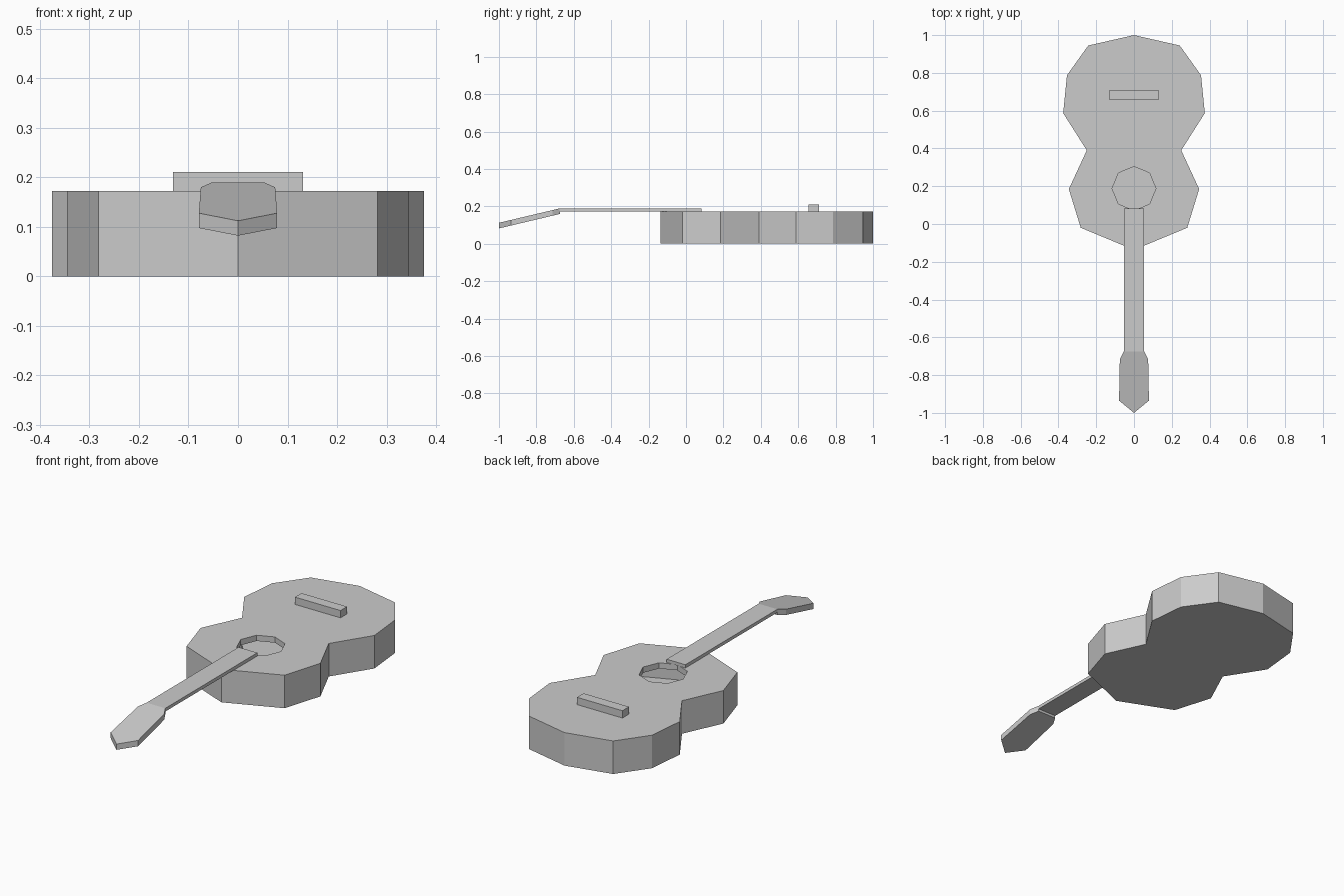
import bpy, bmesh, math

if "Cube" in bpy.data.objects:
    bpy.data.objects.remove(bpy.data.objects["Cube"])

BODY_H = 0.172


def mirrored(right):
    """Closed outline from right-hand points; points on x = 0 are used once."""
    return right + [(-x, y) for x, y in reversed(right) if x > 0]


def finish(name, bm):
    bmesh.ops.recalc_face_normals(bm, faces=bm.faces)
    mesh = bpy.data.meshes.new(name)
    bm.to_mesh(mesh)
    bm.free()
    obj = bpy.data.objects.new(name, mesh)
    bpy.context.collection.objects.link(obj)
    return obj


def slab(name, outline, top, thickness):
    """Flat plate: top(y) gives the upper surface height."""
    bm = bmesh.new()
    face = bm.faces.new([bm.verts.new((x, y, top(y))) for x, y in outline])
    ext = bmesh.ops.extrude_face_region(bm, geom=[face], use_keep_orig=True)
    verts = [g for g in ext["geom"] if isinstance(g, bmesh.types.BMVert)]
    bmesh.ops.translate(bm, verts=verts, vec=(0, 0, -thickness))
    return finish(name, bm)


def rect(x, y0, y1):
    return [(-x, y0), (x, y0), (x, y1), (-x, y1)]


# Hollow body: closed back and sides, top with an octagonal sound hole and lip
outline = mirrored([(0, -0.137), (0.282, -0.02), (0.345, 0.185), (0.25, 0.39),
                    (0.375, 0.587), (0.355, 0.787), (0.242, 0.945), (0, 1.0)])
hole = [(0.116 * math.cos(i * math.pi / 4), 0.188 + 0.116 * math.sin(i * math.pi / 4))
        for i in range(8)]


def ring(bm, pts, z):
    vs = [bm.verts.new((x, y, z)) for x, y in pts]
    return vs, [bm.edges.new((a, b)) for a, b in zip(vs, vs[1:] + vs[:1])]


def walls(bm, upper, lower):
    n = len(upper)
    for i in range(n):
        j = (i + 1) % n
        bm.faces.new((lower[i], lower[j], upper[j], upper[i]))


bm = bmesh.new()
low, _ = ring(bm, outline, 0)
up, up_edges = ring(bm, outline, BODY_H)
rim, rim_edges = ring(bm, hole, BODY_H)
bmesh.ops.triangle_fill(bm, edges=up_edges + rim_edges, use_beauty=True, normal=(0, 0, 1))
lip, _ = ring(bm, hole, BODY_H - 0.03)
bm.faces.new(low)
walls(bm, up, low)
walls(bm, rim, lip)
finish("body", bm)

# Bridge on the top
slab("bridge", rect(0.131, 0.656, 0.71), lambda y: 0.21, 0.21 - BODY_H)

# Neck and the tilted headstock
slab("neck", rect(0.054, -0.675, 0.082), lambda y: 0.189, 0.189 - BODY_H)
head = mirrored([(0, -1.0), (0.079, -0.935), (0.075, -0.715), (0.054, -0.675)])
slab("headstock", head, lambda y: 0.189 + (y + 0.675) * 0.237, 0.03)
